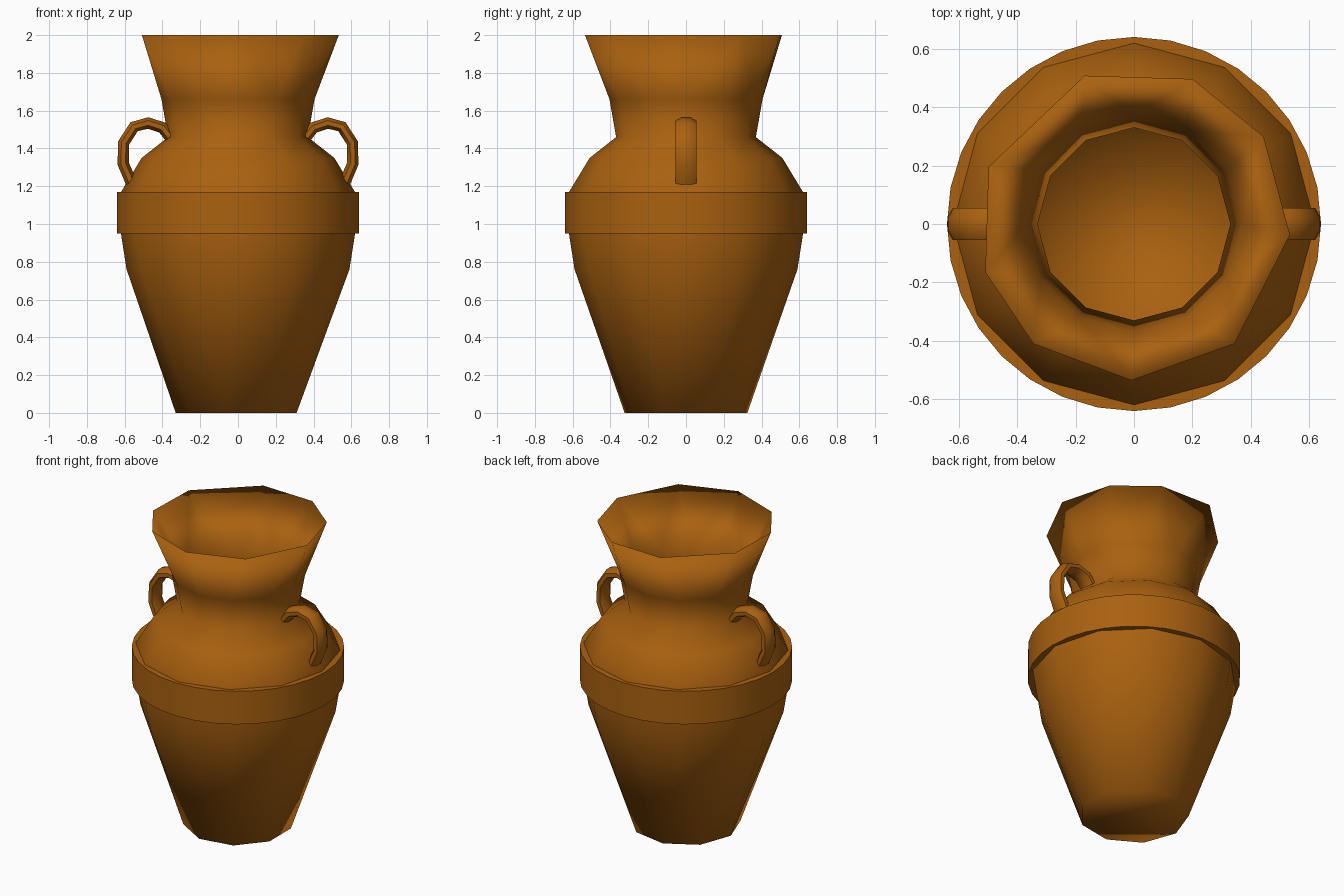
import bpy, bmesh, math
from math import cos, sin, pi, radians

if "Cube" in bpy.data.objects:
    bpy.data.objects.remove(bpy.data.objects["Cube"])

mat = bpy.data.materials.new("clay")
mat.diffuse_color = (0.40, 0.12, 0.005, 1)
mat.use_nodes = True
mat.node_tree.nodes["Principled BSDF"].inputs["Base Color"].default_value = mat.diffuse_color


def finish(name, bm, angle=None):
    bmesh.ops.recalc_face_normals(bm, faces=bm.faces)
    me = bpy.data.meshes.new(name)
    bm.to_mesh(me)
    bm.free()
    me.materials.append(mat)
    ob = bpy.data.objects.new(name, me)
    bpy.context.collection.objects.link(ob)
    me.shade_smooth()
    if angle:
        bpy.ops.object.select_all(action='DESELECT')
        ob.select_set(True)
        bpy.context.view_layer.objects.active = ob
        bpy.ops.object.shade_smooth_by_angle(angle=radians(angle))
    return ob


def regular(n, start):
    return [start + 360 * i / n for i in range(n)]


def ring(bm, r, z, angles):
    angles = sorted(a % 360 for a in angles)
    return [(a, bm.verts.new((r * cos(radians(a)), r * sin(radians(a)), z))) for a in angles]


def stitch(bm, a, b):
    """Join two rings that may differ in number of sides."""
    na, nb, i, j = len(a), len(b), 0, 0
    ang = lambda ls, k: ls[k % len(ls)][0] + 360 * (k // len(ls))
    same = na == nb and all(abs(p[0] - q[0]) < 0.1 for p, q in zip(a, b))
    if same:
        for k in range(na):
            m = (k + 1) % na
            bm.faces.new((a[k][1], a[m][1], b[m][1], b[k][1]))
        return
    while i < na or j < nb:
        va, vb = a[i % na][1], b[j % nb][1]
        if j >= nb or (i < na and ang(a, i + 1) + ang(a, i) <= ang(b, j + 1) + ang(b, j)):
            bm.faces.new((va, a[(i + 1) % na][1], vb))
            i += 1
        else:
            bm.faces.new((va, b[(j + 1) % nb][1], vb))
            j += 1


# Hollow body: nine-sided foot and rim, rounder middle, sharp lip
lip = [108.4, 68, 34, -4, -50, -91, -130, -162, 158.6]
foot, mid, neck = regular(9, 180), regular(12, 0), regular(12, 0)
profile = [
    (0.33, 0.0, foot), (0.59, 0.76, mid), (0.62, 0.95, mid), (0.625, 1.16, mid),
    (0.51, 1.35, mid), (0.37, 1.46, neck), (0.405, 1.66, neck),
    (0.535, 2.0, lip),
    (0.37, 1.66, neck), (0.33, 1.46, neck), (0.47, 1.33, mid), (0.58, 1.14, mid),
    (0.58, 0.95, mid), (0.55, 0.77, mid), (0.30, 0.04, foot)]
bm = bmesh.new()
rings = [ring(bm, *p) for p in profile]
for a, b in zip(rings, rings[1:]):
    stitch(bm, a, b)
for cap in (rings[0], rings[-1]):
    bm.faces.new([v for _, v in cap])
finish("vase_body", bm)

# Raised band around the belly
bm = bmesh.new()
sides = regular(32, 0)
rings = [ring(bm, r, z, sides) for r, z in ((0.64, 0.95), (0.64, 1.17), (0.59, 1.17), (0.59, 0.95))]
for k in range(4):
    stitch(bm, rings[k], rings[(k + 1) % 4])
finish("belly_band", bm, 30)

# Pair of loop handles: flattened tube swept along a path
path = [(0.36, 1.46), (0.40, 1.51), (0.475, 1.535), (0.55, 1.515),
        (0.605, 1.43), (0.608, 1.32), (0.565, 1.22)]


def handle(name, side):
    bm = bmesh.new()
    loops = []
    for k, (x, z) in enumerate(path):
        p, q = path[max(k - 1, 0)], path[min(k + 1, len(path) - 1)]
        dx, dz = q[0] - p[0], q[1] - p[1]
        d = math.hypot(dx, dz)
        loop = []
        for s in range(8):
            t = 2 * pi * (s + 0.5) / 8
            off, y = 0.033 * cos(t), 0.059 * sin(t)
            loop.append(bm.verts.new((side * (x - dz / d * off), y, z + dx / d * off)))
        loops.append(loop)
    for a, b in zip(loops, loops[1:]):
        for s in range(8):
            m = (s + 1) % 8
            bm.faces.new((a[s], a[m], b[m], b[s]))
    bm.faces.new(loops[0])
    bm.faces.new(loops[-1])
    finish(name, bm, 60)


handle("right_handle", 1)
handle("left_handle", -1)
